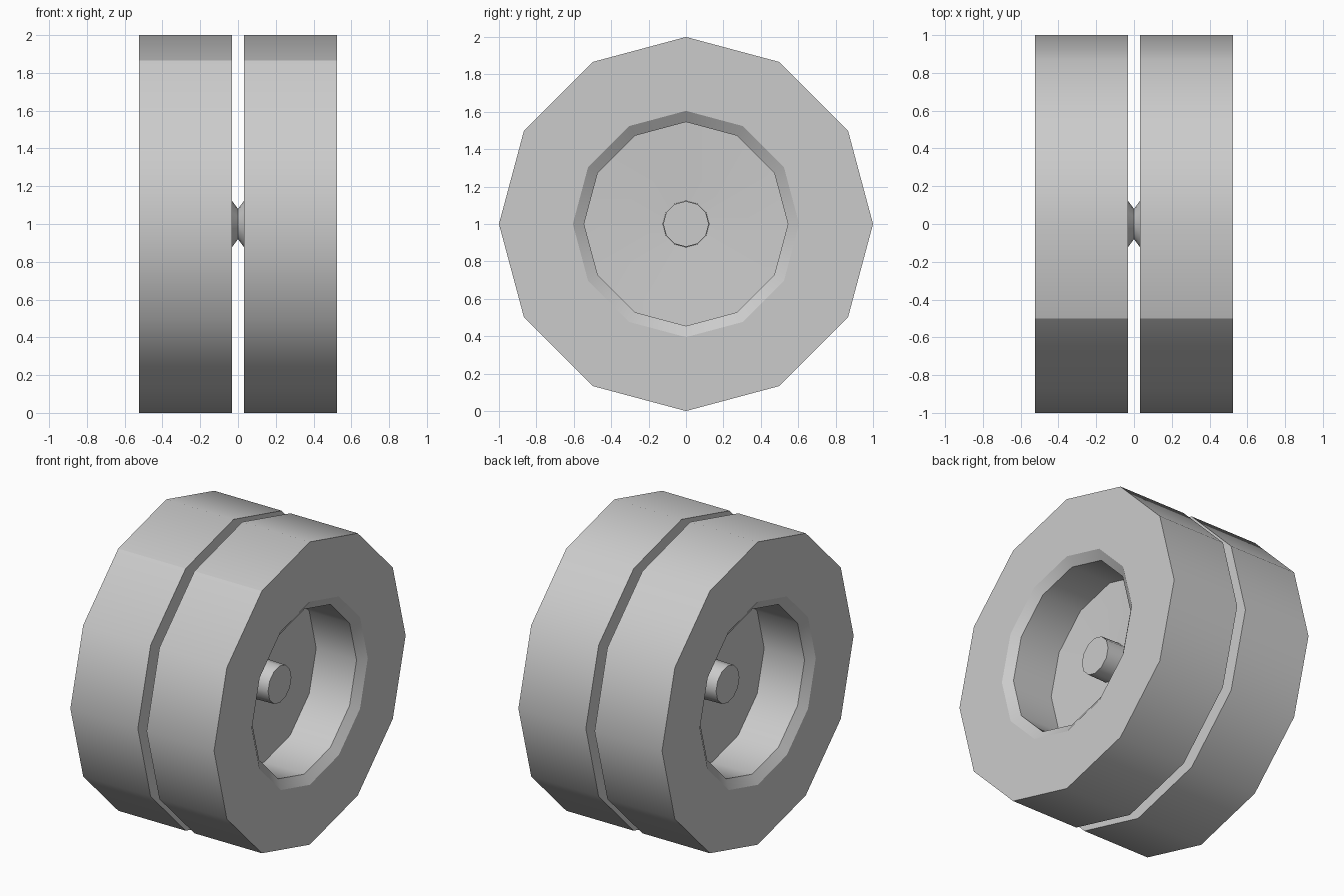
import bpy, bmesh
from math import cos, sin, pi, radians

SIDES = 12

if "Cube" in bpy.data.objects:
    bpy.data.objects.remove(bpy.data.objects["Cube"])

grey = bpy.data.materials.new("light_grey")
grey.use_nodes = True
colour = (0.6, 0.6, 0.6, 1)
grey.diffuse_color = colour
grey.node_tree.nodes["Principled BSDF"].inputs["Base Color"].default_value = colour


def lathe(name, profile, side, closed=False):
    """Turn a profile of (x, radius) points around the x axis."""
    bm = bmesh.new()
    rings = []
    for x, r in profile:
        if r == 0:
            rings.append([bm.verts.new((side * x, 0, 1))] * SIDES)
        else:
            rings.append([bm.verts.new((side * x, r * cos(2 * pi * i / SIDES),
                                        1 + r * sin(2 * pi * i / SIDES)))
                          for i in range(SIDES)])
    pairs = list(zip(rings, rings[1:]))
    if closed:
        pairs.append((rings[-1], rings[0]))
    for a, b in pairs:
        for i in range(SIDES):
            j = (i + 1) % SIDES
            bm.faces.new(dict.fromkeys((a[i], a[j], b[j], b[i])))
    bmesh.ops.recalc_face_normals(bm, faces=bm.faces)
    # Smooth around the wheel, sharp at rims and at the tread seam
    for f in bm.faces:
        f.smooth = True
    for e in bm.edges:
        seam = all(abs(v.co.y + 0.5) < 0.01 and v.co.z > 1.8 for v in e.verts)
        e.smooth = e.calc_face_angle(0) < radians(32) and not seam
    mesh = bpy.data.meshes.new(name)
    bm.to_mesh(mesh)
    bm.free()
    mesh.materials.append(grey)
    obj = bpy.data.objects.new(name, mesh)
    bpy.context.collection.objects.link(obj)


# Tyre with flat inner face, chamfered outer recess and shallow dished floor
wheel = [(0.032, 0.125), (0.032, 1), (0.525, 1), (0.525, 0.605),
         (0.485, 0.545), (0.19, 0.545), (0.17, 0.122)]
# Hub pin standing in the recess
hub = [(0.16, 0), (0.16, 0.125), (0.305, 0.122), (0.305, 0)]
# Waisted axle between the wheels
axle = [(0, 0), (0, 0.08), (0.036, 0.128), (0.036, 0)]

for label, side in (("left", 1), ("right", -1)):
    lathe(label + "_wheel", wheel, side, closed=True)
    lathe(label + "_hub", hub, side)
    lathe(label + "_axle", axle, side)
